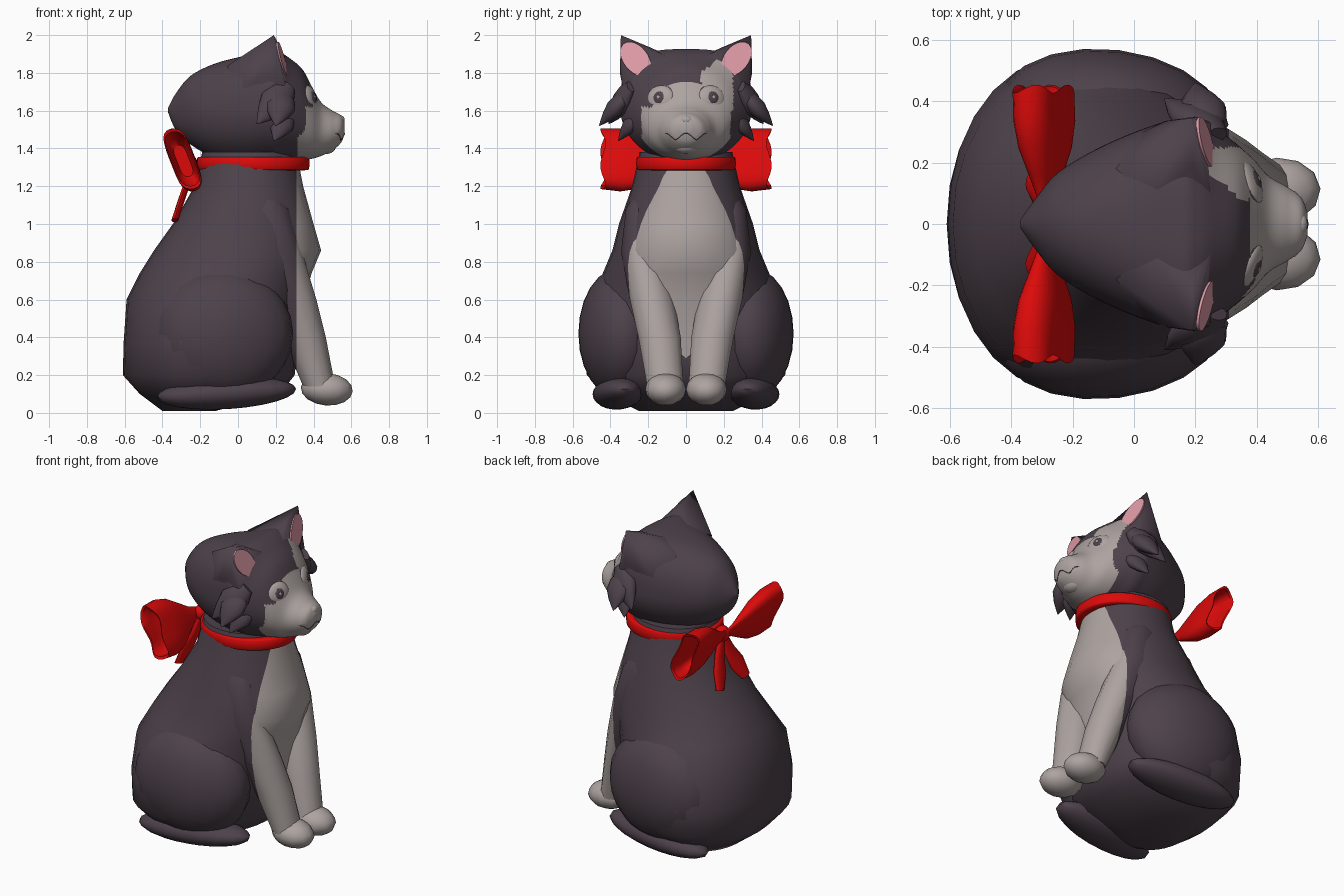
import bpy, bmesh, math
from mathutils import Vector

if "Cube" in bpy.data.objects:
    bpy.data.objects.remove(bpy.data.objects["Cube"])

def mat(name, c):
    m = bpy.data.materials.new(name)
    m.diffuse_color = (*c, 1)
    m.use_nodes = True
    m.node_tree.nodes["Principled BSDF"].inputs["Base Color"].default_value = m.diffuse_color
    return m

DARK = mat("charcoal fur", (0.075, 0.054, 0.070))
GREY = mat("pale grey fur", (0.42, 0.37, 0.355))
RED = mat("red ribbon", (0.72, 0.003, 0.003))
PINK = mat("pink inner ear", (0.74, 0.33, 0.39))

def finish(name, bm, mats, rule=None, angle=50):
    bmesh.ops.recalc_face_normals(bm, faces=bm.faces)
    if rule:
        for f in bm.faces:
            f.material_index = int(rule(f.calc_center_median()))
    me = bpy.data.meshes.new(name)
    bm.to_mesh(me)
    bm.free()
    ob = bpy.data.objects.new(name, me)
    bpy.context.collection.objects.link(ob)
    for m in mats:
        me.materials.append(m)
    bpy.ops.object.select_all(action='DESELECT')
    bpy.context.view_layer.objects.active = ob
    ob.select_set(True)
    bpy.ops.object.shade_smooth_by_angle(angle=math.radians(angle))
    return ob

def loft(rings, closed=False):
    bm = bmesh.new()
    vs = [[bm.verts.new(p) for p in r] for r in rings]
    n = len(vs[0])
    for a, b in list(zip(vs, vs[1:])) + ([(vs[-1], vs[0])] if closed else []):
        for i in range(n):
            j = (i + 1) % n
            bm.faces.new((a[i], a[j], b[j], b[i]))
    if not closed:
        bm.faces.new(vs[0])
        bm.faces.new(vs[-1])
    return bm

def ring(c, u, v, n, e=2.0, e_top=None):
    pts = []
    for i in range(n):
        a = 2 * math.pi * i / n
        ca, sa = math.cos(a), math.sin(a)
        k = 2 / (e_top if e_top and sa > 0 else e)
        pts.append(Vector(c) + Vector(u) * math.copysign(abs(ca) ** k, ca)
                   + Vector(v) * math.copysign(abs(sa) ** k, sa))
    return pts

def smooth_rows(rows, k):
    out = []
    for i in range(len(rows) - 1):
        p = [rows[max(0, min(len(rows) - 1, i + d))] for d in (-1, 0, 1, 2)]
        for s in range(k):
            t = s / k
            out.append([0.5 * (2 * b + (c - a) * t + (2 * a - 5 * b + 4 * c - d) * t * t
                        + (3 * b - a - 3 * c + d) * t ** 3) for a, b, c, d in zip(*p)])
    return out + [list(rows[-1])]

def ball(name, c, r, m, facing=None, seg=20, rings=12):
    bm = bmesh.new()
    bmesh.ops.create_uvsphere(bm, u_segments=seg, v_segments=rings, radius=1)
    bmesh.ops.scale(bm, vec=r, verts=bm.verts)
    if facing:
        q = Vector(facing).to_track_quat('X', 'Z')
        bmesh.ops.rotate(bm, matrix=q.to_matrix(), verts=bm.verts)
    bmesh.ops.translate(bm, vec=c, verts=bm.verts)
    return finish(name, bm, [m])

def split_front(bm, x=0.31):
    bmesh.ops.bisect_plane(bm, geom=bm.verts[:] + bm.edges[:] + bm.faces[:],
                           plane_co=(x, 0, 0), plane_no=(1, 0, 0))

# Torso: rows of height, back x, widest x, front x, half width
rows = [(0.01, -0.40, -0.26, -0.12, 0.25), (0.1, -0.52, -0.2, 0.22, 0.43), (0.2, -0.61, -0.2, 0.30, 0.525),
        (0.38, -0.605, -0.2, 0.32, 0.55), (0.6, -0.59, -0.17, 0.35, 0.51), (0.74, -0.52, -0.08, 0.39, 0.44),
        (0.86, -0.445, 0.0, 0.44, 0.39), (1.0, -0.345, 0.03, 0.40, 0.355), (1.2, -0.23, 0.06, 0.345, 0.285),
        (1.38, -0.19, 0.06, 0.31, 0.245)]
rings = []
for z, b, m, f, w in rows:
    r = ring((0, 0, z), (1, 0, 0), (0, w, 0), 28, 2.1)
    for p in r:
        p.x = m + p.x * (f - m if p.x > 0 else m - b)
    rings.append(r)
bm = loft(rings)
split_front(bm)
finish("torso", bm, [DARK, GREY], lambda c: c.x > 0.31 and c.z > 0.28)

# Legs and paws on both sides
for s, side in ((1, "left"), (-1, "right")):
    ball(side + "_haunch", (-0.075, s * 0.355, 0.42), (0.37, 0.213, 0.345), DARK, (1, -s * 0.12, 0))
    ball(side + "_hind_foot", (-0.06, s * 0.36, 0.105), (0.37, 0.13, 0.085), DARK, (1, -s * 0.1, 0.06))
    leg = [(1.16, 0.13, 0.225, 0.07, 0.05), (1.08, 0.15, 0.235, 0.12, 0.085), (0.85, 0.20, 0.232, 0.14, 0.115),
           (0.6, 0.28, 0.18, 0.135, 0.12), (0.4, 0.35, 0.14, 0.115, 0.115), (0.14, 0.43, 0.11, 0.085, 0.098)]
    bm = loft([ring((x, s * y, z), (rx, 0, 0), (0, ry, 0), 14) for z, x, y, rx, ry in leg])
    split_front(bm)
    finish(side + "_front_leg", bm, [DARK, GREY], lambda c: c.x > 0.31)
    ball(side + "_front_paw", (0.47, s * 0.108, 0.125), (0.138, 0.108, 0.086), GREY, (1, s * 0.05, -0.08), 12, 8)

# Head lofted from nape to nose: x, top, bottom, half width, squareness of the crown
rows = [(-0.37, 1.615, 1.59, 0.012, 2), (-0.33, 1.69, 1.5, 0.07, 2), (-0.25, 1.785, 1.42, 0.165, 2),
        (-0.12, 1.85, 1.35, 0.245, 2.2), (0.03, 1.89, 1.32, 0.31, 2.6), (0.15, 1.925, 1.32, 0.345, 3.0),
        (0.21, 1.915, 1.32, 0.345, 2.6), (0.27, 1.88, 1.33, 0.31, 2.1), (0.34, 1.82, 1.335, 0.255, 2),
        (0.39, 1.73, 1.345, 0.21, 2), (0.44, 1.645, 1.36, 0.155, 2), (0.50, 1.60, 1.39, 0.12, 2),
        (0.545, 1.575, 1.43, 0.085, 2), (0.565, 1.54, 1.48, 0.035, 2)]
bm = loft([ring((x, 0, (t + b) / 2), (0, w, 0), (0, 0, (t - b) / 2), 96, 2, e)
           for x, t, b, w, e in smooth_rows(rows, 8)])

def face_colour(c):
    mask = c.x > 0.315 and abs(c.y) < 0.235 and c.z < 1.62
    brow = c.x > 0.33 and abs(c.y) < 0.17 and c.z < 1.76 - 0.25 * abs(c.y)
    patch = c.x > 0.2 and 0.08 < c.y < 0.25 and c.z > 1.6 and c.z < 1.75 + 0.7 * c.y
    return mask or brow or patch

head = finish("head", bm, [DARK, GREY], face_colour)

# Muzzle pads, chin and nose
solids = [head]
for s, side in ((1, "left"), (-1, "right")):
    solids.append(ball(side + "_muzzle_pad", (0.485, s * 0.055, 1.495), (0.068, 0.062, 0.055), GREY))
solids.append(ball("chin", (0.465, 0, 1.415), (0.055, 0.07, 0.045), GREY))
ball("nose", (0.542, 0, 1.55), (0.023, 0.035, 0.025), GREY)

# Mouth line laid on the muzzle
bpy.context.view_layer.update()
pts = []
for i in range(25):
    y = -0.11 + 0.22 * i / 24
    z = 1.445 + 0.035 * abs(math.cos(math.pi * y / 0.11)) ** 1.5
    hits = [o.ray_cast(Vector((2, y, z)), Vector((-1, 0, 0))) for o in solids]
    pts.append(Vector((max(h[1].x for h in hits if h[0]), y, z)))
finish("mouth_line", loft([ring(p, (0.003, 0, 0), (0, 0, 0.003), 6) for p in pts]), [DARK])

def spike(name, a, b, r):
    a, b = Vector(a), Vector(b)
    d = (b - a).normalized()
    u = d.cross(Vector((0, 1, 0))).normalized()
    v = d.cross(u)
    prof = [(0, 0.5), (0.2, 0.9), (0.45, 1), (0.7, 0.65), (0.9, 0.25), (1, 0.02)]
    finish(name, loft([ring(a.lerp(b, t), u * r * k, v * r * k * 0.6, 12) for t, k in prof]), [DARK])

for s, side in ((1, "left"), (-1, "right")):
    # Ears: hull growing out of the crown, with a pink plate in front
    tip, outer, inner = (Vector((0.19, s * 0.345, 2.0)), Vector((0.265, s * 0.325, 1.67)),
                         Vector((0.25, s * 0.10, 1.885)))
    bm = bmesh.new()
    for p in (tip, outer, inner, (-0.06, s * 0.18, 1.835), (0.03, s * 0.30, 1.72), (0.06, s * 0.08, 1.885),
              (0.1, s * 0.335, 1.76), (0.09, s * 0.27, 1.9), (0.2, s * 0.35, 1.8), (0.19, s * 0.19, 1.935)):
        bm.verts.new(p)
    bmesh.ops.convex_hull(bm, input=bm.verts)
    finish(side + "_ear", bm, [DARK], angle=75)
    nrm = (outer - tip).cross(inner - tip).normalized()
    nrm *= math.copysign(1, nrm.x)
    up = (tip - outer * 0.4 - inner * 0.6).normalized()
    c = tip * 0.42 + outer * 0.28 + inner * 0.30
    across = nrm.cross(up)
    finish(side + "_inner_ear", loft([ring(c + nrm * h, up * 0.105, across * 0.066, 24) for h in (0.001, 0.009)]), [PINK])
    # Eyes: dark rim, pale ball, pupil and glint
    f = Vector((0.87, s * 0.36, 0.22)).normalized()
    e = Vector((0.378, s * 0.135, 1.665))
    ball(side + "_eye_rim", e - f * 0.002, (0.020, 0.082, 0.074), DARK, f)
    ball(side + "_eye", e, (0.030, 0.077, 0.070), GREY, f)
    ball(side + "_pupil", e + f * 0.024, (0.010, 0.031, 0.033), DARK, f)
    ball(side + "_glint", e + f * 0.033, (0.004, 0.009, 0.010), GREY, f)
    # Cheek tufts
    spike(side + "_cheek_tuft_upper", (0.27, s * 0.29, 1.73), (0.10, s * 0.41, 1.53), 0.085)
    spike(side + "_cheek_tuft_middle", (0.24, s * 0.31, 1.69), (0.20, s * 0.46, 1.52), 0.08)
    spike(side + "_cheek_tuft_lower", (0.26, s * 0.25, 1.59), (0.19, s * 0.36, 1.44), 0.065)

# Collar: oval band with bevelled square section
band = []
for i in range(40):
    a = 2 * math.pi * i / 40
    d = Vector((math.cos(a) * 1.13, math.sin(a), 0))
    band.append(ring(Vector((0.08, 0, 1.32)) + d * 0.238, d * 0.026, (0, 0, 0.036), 12, 5))
finish("collar", loft(band, closed=True), [RED])

# Bow: knot, hollow puffed loops with a wavy rim, and two tails
ball("bow_knot", (-0.26, 0, 1.32), (0.045, 0.05, 0.05), RED)
long_axis, short_axis = Vector((-0.065, 0, 0.165)), Vector((0.068, 0, 0.027))
for s, side in ((1, "left"), (-1, "right")):
    rings = []
    prof = [(0.0, 0.14), (0.08, 0.30), (0.16, 0.58), (0.25, 0.88), (0.34, 1.0), (0.44, 0.96),
            (0.435, 0.86), (0.36, 0.86), (0.30, 0.76), (0.25, 0.5)]
    for y, k in prof:
        t = max(0, (y - 0.1) / 0.34)
        r = ring(Vector((-0.285 - 0.01 * t, s * y, 1.325 + 0.02 * t)), long_axis * k, short_axis * k, 28)
        for i, p in enumerate(r):
            p.y += s * 0.014 * t * math.sin(i * 2 * math.pi * 4 / 28)
            p.x += 0.012 * t * math.sin(i * 2 * math.pi * 3 / 28)
        rings.append(r)
    finish(side + "_bow_loop", loft(rings), [RED])
    tail = [(-0.26, 0.01, 1.31, 0.025), (-0.275, 0.05, 1.2, 0.045), (-0.305, 0.09, 1.11, 0.06), (-0.335, 0.13, 1.02, 0.035)]
    finish(side + "_bow_tail", loft([ring((x, s * y, z), (0.018, 0, 0), (0, w, 0.3 * s * w), 12) for x, y, z, w in tail]), [RED])
